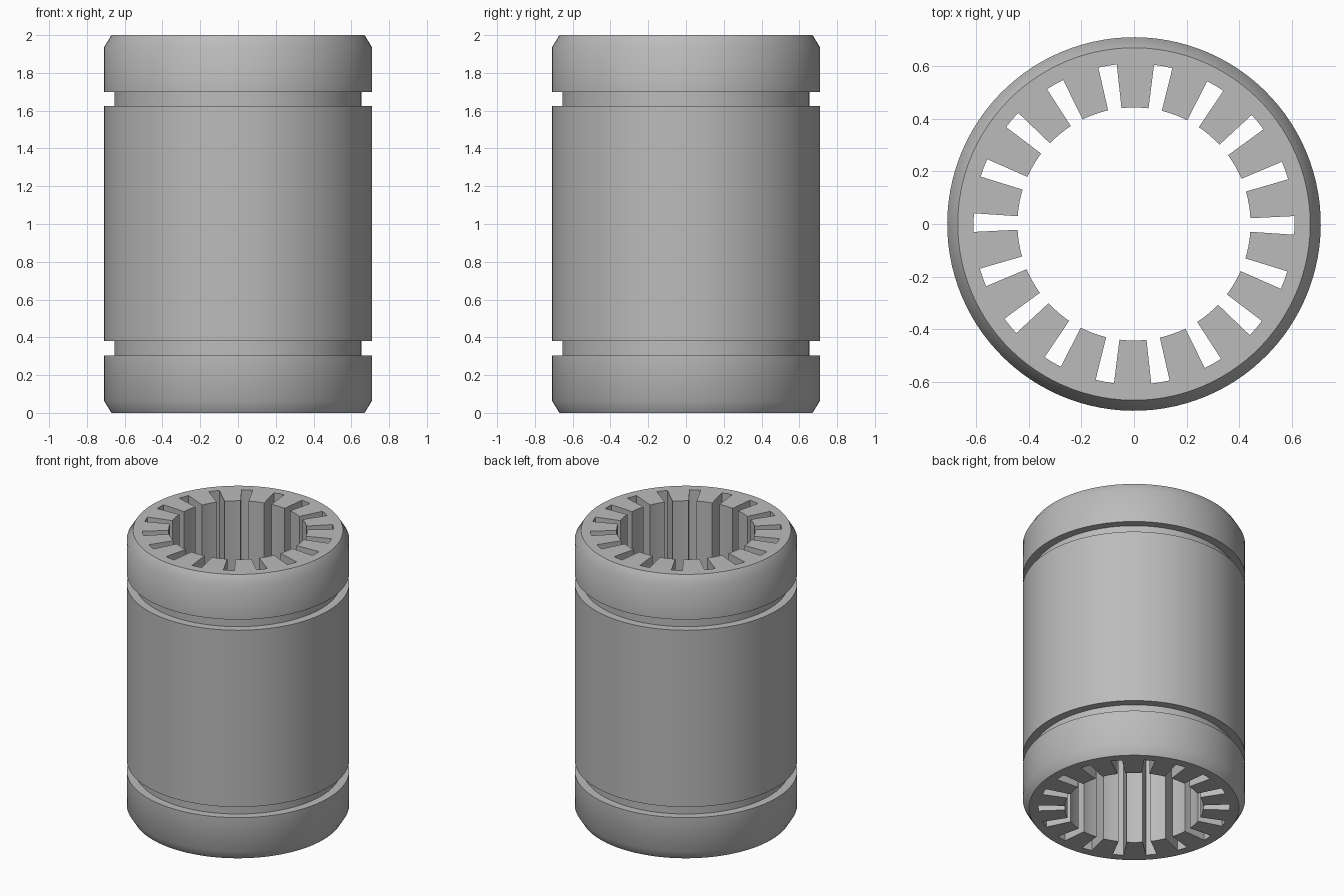
import bpy, bmesh, math

cube = bpy.data.objects.get("Cube")
if cube:
    bpy.data.objects.remove(cube, do_unlink=True)

SLOTS = 18                  # lengthwise slots around the bore
STEPS = 6                   # sectors per slot and land: 2 slot, 4 land
BORE, SLOT_R = 0.443, 0.61
OUTER, GROOVE, RIM = 0.71, 0.655, 0.67
HEIGHT, CHAMFER = 2.0, 0.065

# Outer wall profile from the bottom face to the top face
profile = [(SLOT_R, 0), (RIM, 0), (OUTER, CHAMFER)]
for low, high in ((0.305, 0.38), (1.625, 1.70)):
    profile += [(OUTER, low), (GROOVE, low), (GROOVE, high), (OUTER, high)]
profile += [(OUTER, HEIGHT - CHAMFER), (RIM, HEIGHT), (SLOT_R, HEIGHT)]

land = [(SLOT_R, HEIGHT), (BORE, HEIGHT), (BORE, 0), (SLOT_R, 0)]
slot = [(SLOT_R, HEIGHT), (SLOT_R, 0)]

sector = math.tau / (SLOTS * STEPS)
start = math.radians(-10.5) + sector * 2


def point(r, z, a):
    return (r * math.cos(a), r * math.sin(a), z)


bm = bmesh.new()


def face(coords):
    bm.faces.new([bm.verts.new(c) for c in coords])


def sweep(path, a, b):
    for (r0, z0), (r1, z1) in zip(path, path[1:]):
        face([point(r0, z0, a), point(r0, z0, b), point(r1, z1, b), point(r1, z1, a)])


# Sleeve wall all around, with lands and slots alternating inside
for i in range(SLOTS * STEPS):
    a, b = start + i * sector, start + (i + 1) * sector
    sweep(profile, a, b)
    sweep(slot if i % STEPS < 2 else land, a, b)
    if i % STEPS in (0, 2):     # flat sides of each slot
        face([point(r, z, a) for r, z in land])

bmesh.ops.remove_doubles(bm, verts=bm.verts[:], dist=0.0005)
bmesh.ops.recalc_face_normals(bm, faces=bm.faces[:])
mesh = bpy.data.meshes.new("bearing_sleeve")
bm.to_mesh(mesh)
bm.free()

sleeve = bpy.data.objects.new("bearing_sleeve", mesh)
bpy.context.collection.objects.link(sleeve)

# Plain grey plastic
grey = bpy.data.materials.new("plain_grey")
grey.use_nodes = True
colour = (0.5, 0.5, 0.5, 1)
grey.diffuse_color = colour
grey.node_tree.nodes["Principled BSDF"].inputs["Base Color"].default_value = colour
mesh.materials.append(grey)

# Smooth round walls, crisp rims and slot edges
bpy.ops.object.select_all(action='DESELECT')
sleeve.select_set(True)
bpy.context.view_layer.objects.active = sleeve
bpy.ops.object.shade_smooth_by_angle(angle=math.radians(35))
